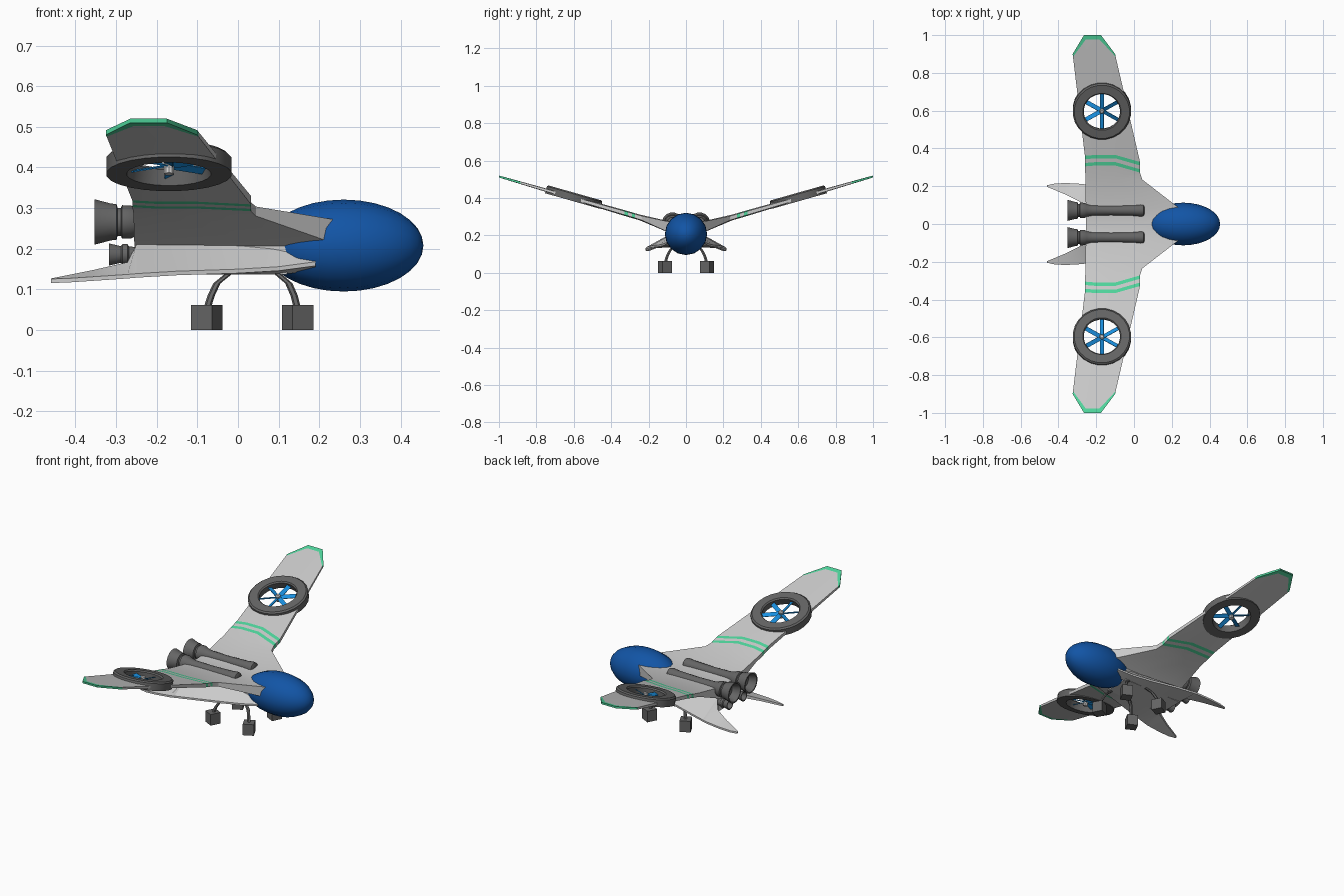
import bpy, bmesh, math
from mathutils import Matrix, Vector

if "Cube" in bpy.data.objects:
    bpy.data.objects.remove(bpy.data.objects["Cube"])
T, R, S = Matrix.Translation, Matrix.Rotation, Matrix.Diagonal


def material(name, rgb):
    m = bpy.data.materials.new(name)
    m.diffuse_color = (*rgb, 1)
    m.use_nodes = True
    m.node_tree.nodes["Principled BSDF"].inputs["Base Color"].default_value = m.diffuse_color
    return m


BLUE = material("canopy_blue", (0.006, 0.09, 0.38))
SKY = material("fan_blue", (0.01, 0.28, 0.75))
GREEN = material("trim_green", (0.08, 0.68, 0.34))
DARK = material("dark_grey", (0.13, 0.13, 0.13))
LIGHT = material("light_grey", (0.55, 0.55, 0.55))


def finish(name, bm, mats, mirror=True):
    bmesh.ops.recalc_face_normals(bm, faces=bm.faces)
    me = bpy.data.meshes.new(name)
    bm.to_mesh(me)
    bm.free()
    for m in mats:
        me.materials.append(m)
    ob = bpy.data.objects.new(name, me)
    bpy.context.collection.objects.link(ob)
    if mirror:
        md = ob.modifiers.new("mirror", 'MIRROR')
        md.use_axis = (False, True, False)
    return ob


def loft(name, sections, mats, cap=(True, True), bands=(), closed=False, mirror=True):
    """Skin a list of equal-length closed loops."""
    bm = bmesh.new()
    loops = [[bm.verts.new(p) for p in s] for s in sections]
    n = len(loops[0])
    pairs = list(zip(loops, loops[1:]))
    if closed:
        pairs.append((loops[-1], loops[0]))
    for k, (a, b) in enumerate(pairs):
        for i in range(n):
            j = (i + 1) % n
            bm.faces.new((a[i], a[j], b[j], b[i])).material_index = int(k in bands)
    if cap[0]:
        bm.faces.new(loops[0])
    if cap[1]:
        bm.faces.new(loops[-1]).material_index = int(bool(bands))
    return finish(name, bm, mats, mirror)


def lathe(name, profile, M, n, mat, closed=False):
    """Revolve (radius, height) points about the local z axis of M."""
    ang = [2 * math.pi * (i + 0.5) / n for i in range(n)]
    secs = [[M @ Vector((r * math.cos(a), r * math.sin(a), h)) for a in ang] for r, h in profile]
    return loft(name, secs, [mat], (not closed, not closed), closed=closed)


def interp(table, y):
    for (a, va), (b, vb) in zip(table, table[1:]):
        if y <= b:
            return va + (vb - va) * (y - a) / (b - a)
    return table[-1][1]


# Main wing: stations of trailing edge, two mid chord points, leading edge
TOP = [(0, .268), (.09, .272), (.24, .305), (1, .52)]
THICK = [(0, .11), (.08, .06), (.24, .022), (1, .01)]
BULGE = [(0, 0), (.1, .002), (.3, .005), (.88, .003), (1, 0)]
stripe = [(-.26, .305), (-.2, .31), (-.1, .31), (.032, .272)]
stations = [
    [(-.255, 0), (-.18, 0), (.05, 0), (.21, 0)],
    [(-.255, .08), (-.18, .08), (.05, .08), (.238, .085)],
    [(-.257, .25), (-.19, .25), (-.09, .25), (.044, .235)],
    *[[(x, y + d) for x, y in stripe] for d in (0, .018, .038, .056)],
    [(-.323, .885), (-.256, .976), (-.182, .976), (-.097, .885)],
    [(-.325, .9), (-.265, 1), (-.175, 1), (-.1, .9)],
]


def wing_section(pts):
    top, bot = [], []
    for i, (x, y) in enumerate(pts):
        b = interp(BULGE, y) if i in (1, 2) else 0
        z = interp(TOP, y)
        top.append((x, y, z + b))
        bot.append((x, y, z - interp(THICK, y) - b))
    return top + bot[::-1]


wing = loft("wing", [wing_section(s) for s in stations], [LIGHT, GREEN],
            cap=(False, True), bands=(3, 5, 7))

# Round openings through the wing for the lift fans
FAN = T((-.17, .6, .405)) @ R(math.atan(.283), 4, 'X')
cutter = lathe("fan_opening_cutter", [(.12, -.1), (.12, .1)], FAN, 24, DARK)
cutter.hide_render = True
cut = wing.modifiers.new("openings", 'BOOLEAN')
cut.operation, cut.solver, cut.object = 'DIFFERENCE', 'EXACT', cutter
bpy.context.view_layer.objects.active = wing
for m in [m.name for m in wing.modifiers]:
    bpy.ops.object.modifier_apply(modifier=m)
bpy.data.objects.remove(cutter)

# Lift fans: duct ring, hub and six pitched blades
lathe("fan_duct", [(.155, -.022), (.155, .016), (.147, .023), (.102, .023), (.096, .016), (.104, -.022)],
      FAN, 24, DARK, closed=True)
lathe("fan_hub", [(.013, -.022), (.013, .012), (.008, .017)], FAN, 10, LIGHT)
bm = bmesh.new()
for k in range(6):
    bmesh.ops.create_cube(bm, size=1, matrix=FAN @ R(math.radians(60 * k + 30), 4, 'Z') @ T((.055, 0, 0))
                          @ R(math.radians(25), 4, 'X') @ S((.092, .023, .003, 1)))
finish("fan_blades", bm, [SKY])

# Centre hull between the wing and the lower fins
bm = bmesh.new()
bmesh.ops.create_cube(bm, size=1, matrix=T((-.067, 0, .189)) @ S((.374, .15, .104, 1)))
finish("hull", bm, [LIGHT], mirror=False)

# Lower fins: x, inner y, inner top z, inner bottom z, outer y, outer z
fin = [(.19, .05, .2, .145, .1, .158), (.1, .06, .211, .137, .118, .146), (0, .07, .212, .137, .143, .14),
       (-.15, .075, .212, .137, .185, .135), (-.25, .08, .21, .137, .208, .129),
       (-.272, .11, .167, .148, .212, .127), (-.36, .155, .147, .134, .217, .121),
       (-.42, .18, .135, .124, .214, .117), (-.46, .197, .127, .117, .205, .116)]
loft("lower_fin", [[(x, yi, zt), (x, yo, z + .01), (x, yo, z), (x, yi, zb)]
                   for x, yi, zt, zb, yo, z in fin], [LIGHT])

# Canopy
bm = bmesh.new()
bmesh.ops.create_uvsphere(bm, u_segments=16, v_segments=16, radius=1,
                          matrix=T((.26, 0, .208)) @ S((.196, .113, .113, 1)) @ R(math.pi / 2, 4, 'Y'))
finish("canopy", bm, [BLUE], mirror=False)

# Upper engines with flared hollow nozzles, and small lower nozzles
AFT = R(-math.pi / 2, 4, 'Y')
lathe("engine", [(.022, -.055), (.031, -.05), (.033, -.035), (.029, 0), (.026, .12), (.028, .22), (.034, .25),
                 (.041, .262), (.042, .285), (.035, .288), (.035, .296), (.045, .299), (.046, .312),
                 (.057, .353), (.05, .353), (.036, .312), (.01, .306)],
      T((0, .072, .266)) @ AFT, 16, DARK)
lathe("lower_nozzle", [(.018, .23), (.02, .268), (.026, .272), (.026, .284), (.021, .288), (.028, .317),
                       (.023, .317), (.016, .29)],
      T((0, .062, .186)) @ AFT, 14, DARK)

# Landing gear: four bent legs on turned block feet
for nm, s, path in (("front", 1, [(.147, .112, .05), (.138, .102, .085), (.125, .088, .115), (.09, .066, .145)]),
                    ("rear", -1, [(-.077, .112, .05), (-.066, .102, .085), (-.052, .088, .115), (-.015, .066, .145)])):
    secs = []
    for p in path:
        secs.append([Vector(p) + Vector((.009 * math.cos(a), .009 * math.sin(a), 0))
                     for a in (i * math.pi / 3 for i in range(6))])
    loft(nm + "_leg", secs, [DARK])
    bm = bmesh.new()
    bmesh.ops.create_cube(bm, size=1, matrix=T((path[0][0], .112, .031))
                          @ R(math.radians(-27 * s), 4, 'Z') @ S((.057, .057, .062, 1)))
    finish(nm + "_foot", bm, [DARK])

# Smooth rounded surfaces while keeping edges crisp
for ob in bpy.context.scene.objects:
    ob.select_set(ob.type == 'MESH')
bpy.ops.object.shade_smooth_by_angle(angle=math.radians(30))
